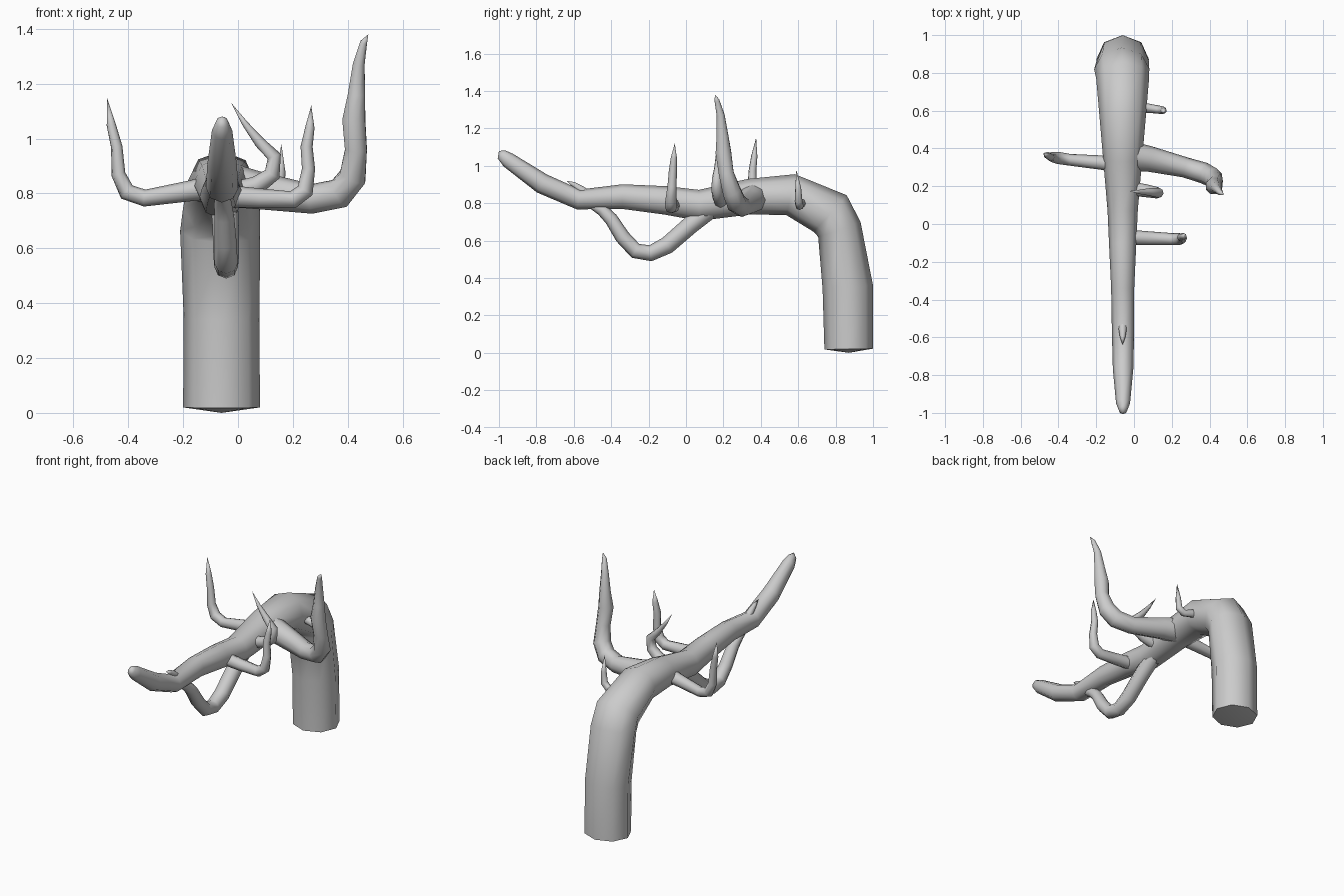
import bpy, bmesh, math
from mathutils import Vector


def limb(name, pts, sides=8, ref=(1, 0, 0), start=None, tip=None):
    """Sweep rings along pts of (x, y, z, r) or (x, y, z, r_side, r_normal)."""
    bm = bmesh.new()
    c = [Vector(p[:3]) for p in pts]
    u = Vector(ref)
    rings = []
    path = c + ([Vector(tip)] if tip else [])
    for i, p in enumerate(pts):
        a, b = path[max(i - 1, 0)], path[min(i + 1, len(path) - 1)]
        t = Vector((0, 0, 0))
        if (c[i] - a).length > 0:
            t += (c[i] - a).normalized()
        if (b - c[i]).length > 0:
            t += (b - c[i]).normalized()
        t.normalize()
        u = (u - t * u.dot(t)).normalized()
        v = t.cross(u)
        ru, rv = p[3], p[-1]
        rings.append([bm.verts.new(c[i] + u * ru * math.cos(k * math.tau / sides)
                                   + v * rv * math.sin(k * math.tau / sides))
                      for k in range(sides)])
    for r, s in zip(rings, rings[1:]):
        for k in range(sides):
            n = (k + 1) % sides
            bm.faces.new((r[k], r[n], s[n], s[k]))
    # fan caps at both ends
    for ring, end in ((rings[0], start or pts[0][:3]), (rings[-1], tip or pts[-1][:3])):
        apex = bm.verts.new(end)
        for k in range(sides):
            bm.faces.new((ring[k], ring[(k + 1) % sides], apex))
    bmesh.ops.recalc_face_normals(bm, faces=bm.faces)
    me = bpy.data.meshes.new(name)
    bm.to_mesh(me)
    bm.free()
    ob = bpy.data.objects.new(name, me)
    bpy.context.collection.objects.link(ob)
    bpy.ops.object.select_all(action='DESELECT')
    ob.select_set(True)
    bpy.context.view_layer.objects.active = ob
    bpy.ops.object.shade_smooth_by_angle(angle=math.radians(55))
    return ob


# Bent trunk, from the base up and forward to the raised tip
limb("trunk", [
    (-.06, .87, .02, .14, .13), (-.06, .865, .35, .138, .135),
    (-.065, .82, .66, .146, .12), (-.06, .77, .745, .14, .132),
    (-.06, .56, .845, .122, .112), (-.06, .34, .835, .103, .095),
    (-.06, .07, .788, .08, .083), (-.06, -.11, .815, .072, .076),
    (-.06, -.34, .835, .061, .066), (-.058, -.575, .82, .059, .054),
    (-.058, -.77, .905, .054, .055), (-.058, -.95, 1.03, .037, .042),
    (-.058, -.985, 1.06, .023, .03)],
    start=(-.06, .87, 0), tip=(-.058, -1, 1.08))

# Large branch on the right
limb("large_branch", [
    (-.03, .36, .83, .08), (.08, .345, .81, .068), (.27, .30, .78, .054),
    (.37, .27, .80, .056), (.418, .245, .86, .053), (.43, .215, .96, .043),
    (.422, .20, 1.07, .045), (.432, .195, 1.16, .034), (.44, .185, 1.27, .023),
    (.458, .165, 1.35, .014)], ref=(0, 1, 0), tip=(.475, .155, 1.38))

# Branch on the left
limb("left_branch", [
    (-.06, .31, .83, .045), (-.17, .325, .81, .038), (-.34, .34, .783, .031),
    (-.405, .35, .805, .032), (-.436, .355, .87, .026), (-.442, .355, .97, .021),
    (-.462, .365, 1.05, .017)], ref=(0, 1, 0), tip=(-.478, .375, 1.15))

# Smaller upturned branches on the right
limb("front_branch", [
    (-.03, -.07, .79, .04), (.08, -.075, .782, .036), (.2, -.08, .777, .032),
    (.245, -.08, .81, .031), (.257, -.075, .89, .024), (.25, -.07, .97, .022),
    (.262, -.065, 1.04, .017)], ref=(0, 1, 0), tip=(.267, -.06, 1.12))
limb("curled_branch", [
    (-.03, .19, .80, .038), (.07, .175, .83, .034), (.125, .165, .87, .03),
    (.132, .165, .935, .026), (.08, .17, .985, .02), (.025, .17, 1.055, .011)],
    ref=(0, 1, 0), tip=(-.025, .175, 1.13))
limb("rear_twig", [
    (.02, .62, .81, .028), (.12, .607, .785, .022), (.152, .602, .81, .021),
    (.157, .60, .88, .016)], ref=(0, 1, 0), tip=(.158, .59, .98))

# Root-like loop hanging under the trunk
limb("hanging_loop", [
    (-.05, .12, .76, .05), (-.045, .02, .68, .048), (-.043, -.1, .575, .047),
    (-.043, -.19, .532, .043), (-.043, -.27, .545, .042), (-.045, -.34, .62, .04),
    (-.05, -.40, .715, .036), (-.055, -.45, .765, .032), (-.058, -.51, .80, .025)])

# Short twig on top near the tip
limb("top_twig", [
    (-.06, -.52, .84, .024), (-.06, -.56, .872, .021), (-.06, -.60, .90, .014)],
    tip=(-.06, -.64, .92))
